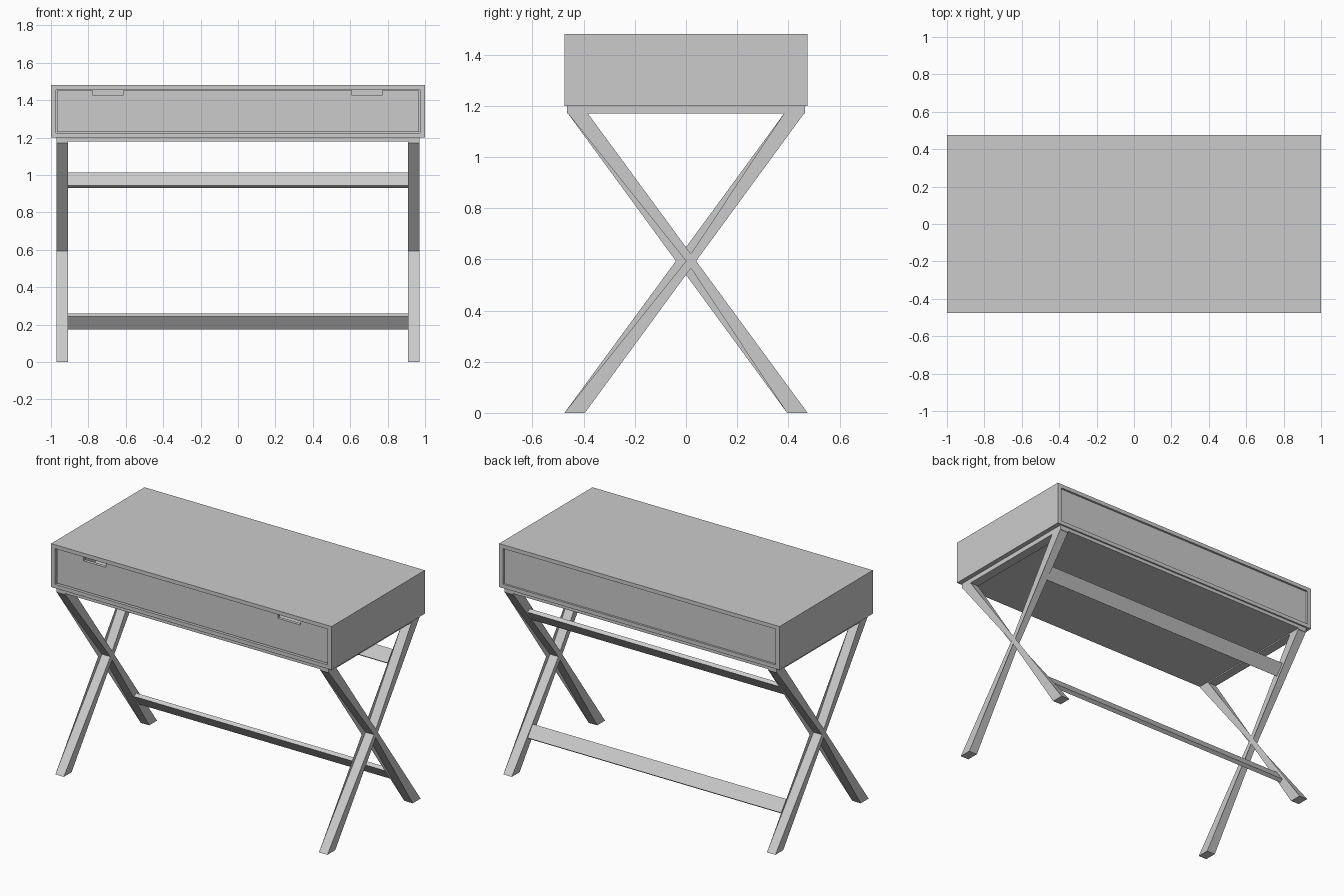
import bpy
from mathutils import Vector

if "Cube" in bpy.data.objects:
    bpy.data.objects.remove(bpy.data.objects["Cube"])

paint = bpy.data.materials.new("light_grey_paint")
paint.diffuse_color = (0.6, 0.6, 0.6, 1)
paint.use_nodes = True
paint.node_tree.nodes["Principled BSDF"].inputs["Base Color"].default_value = paint.diffuse_color


def prism(name, pts, axis, lo, hi):
    """Extrude a closed outline along x (points are y, z) or y (points are x, z)."""
    def at(p, d):
        return (d, p[0], p[1]) if axis == 'x' else (p[0], d, p[1])
    n = len(pts)
    verts = [at(p, lo) for p in pts] + [at(p, hi) for p in pts]
    faces = [tuple(range(n))[::-1], tuple(range(n, 2 * n))]
    faces += [(i, (i + 1) % n, n + (i + 1) % n, n + i) for i in range(n)]
    if axis == 'y':
        faces = [f[::-1] for f in faces]
    mesh = bpy.data.meshes.new(name)
    mesh.from_pydata(verts, [], faces)
    mesh.materials.append(paint)
    obj = bpy.data.objects.new(name, mesh)
    bpy.context.collection.objects.link(obj)
    return obj


def box(name, x0, x1, y0, y1, z0, z1):
    return prism(name, [(y0, z0), (y1, z0), (y1, z1), (y0, z1)], 'x', x0, x1)


# Case: top, bottom, sides and recessed back
box("desk_top", -1, 1, -0.475, 0.475, 1.455, 1.48)
box("case_bottom", -0.972, 0.972, -0.475, 0.475, 1.2, 1.225)
for side, s in (("left", -1), ("right", 1)):
    a, b = sorted((s * 0.972, s * 1.0))
    box("case_side_" + side, a, b, -0.475, 0.475, 1.2, 1.455)
box("case_back", -0.972, 0.972, 0.445, 0.462, 1.225, 1.455)

# Drawer front with two finger notches in its upper edge
outline = [(-0.967, 1.23), (0.967, 1.23), (0.967, 1.451)]
for c in (0.69, -0.695):
    outline += [(c + 0.08, 1.451), (c + 0.08, 1.425),
                (c - 0.08, 1.425), (c - 0.08, 1.451)]
outline.append((-0.967, 1.451))
prism("drawer_front", outline, 'y', -0.465, -0.445)

# Drawer tray behind the front
box("drawer_floor", -0.95, 0.95, -0.445, 0.42, 1.235, 1.245)
box("drawer_back", -0.95, 0.95, 0.405, 0.42, 1.245, 1.42)
for side, s in (("left", -1), ("right", 1)):
    a, b = sorted((s * 0.935, s * 0.95))
    box("drawer_side_" + side, a, b, -0.445, 0.405, 1.245, 1.42)

# Support panel under the case
box("support_panel", -0.91, 0.91, -0.465, 0.465, 1.178, 1.2)

# Crossed leg frames, feet cut flat on the floor
for side, s in (("left", -1), ("right", 1)):
    a, b = sorted((s * 0.91, s * 0.97))
    box("leg_rail_" + side, a, b, -0.465, 0.465, 1.17, 1.2)
    for lean, t in (("forward", -1), ("backward", 1)):
        pts = [(-0.475, 0), (-0.395, 0), (0.385, 1.172), (0.463, 1.172)]
        pts = [(t * y, z) for y, z in (pts[0], pts[1], pts[2], pts[3])]
        if t < 0:
            pts.reverse()
        prism("leg_%s_%s" % (side, lean), pts, 'x', a, b)

# Two stretchers set along the slope of the rear legs
for name, z, t in (("upper_stretcher", 0.972, 1), ("lower_stretcher", 0.217, -1)):
    u = Vector((t * 0.59, 0.807)) * 0.0435
    v = Vector((0.807, -t * 0.59)) * 0.0125
    c = Vector((0.277, z))
    prism(name, [c - u - v, c - u + v, c + u + v, c + u - v], 'x', -0.91, 0.91)
